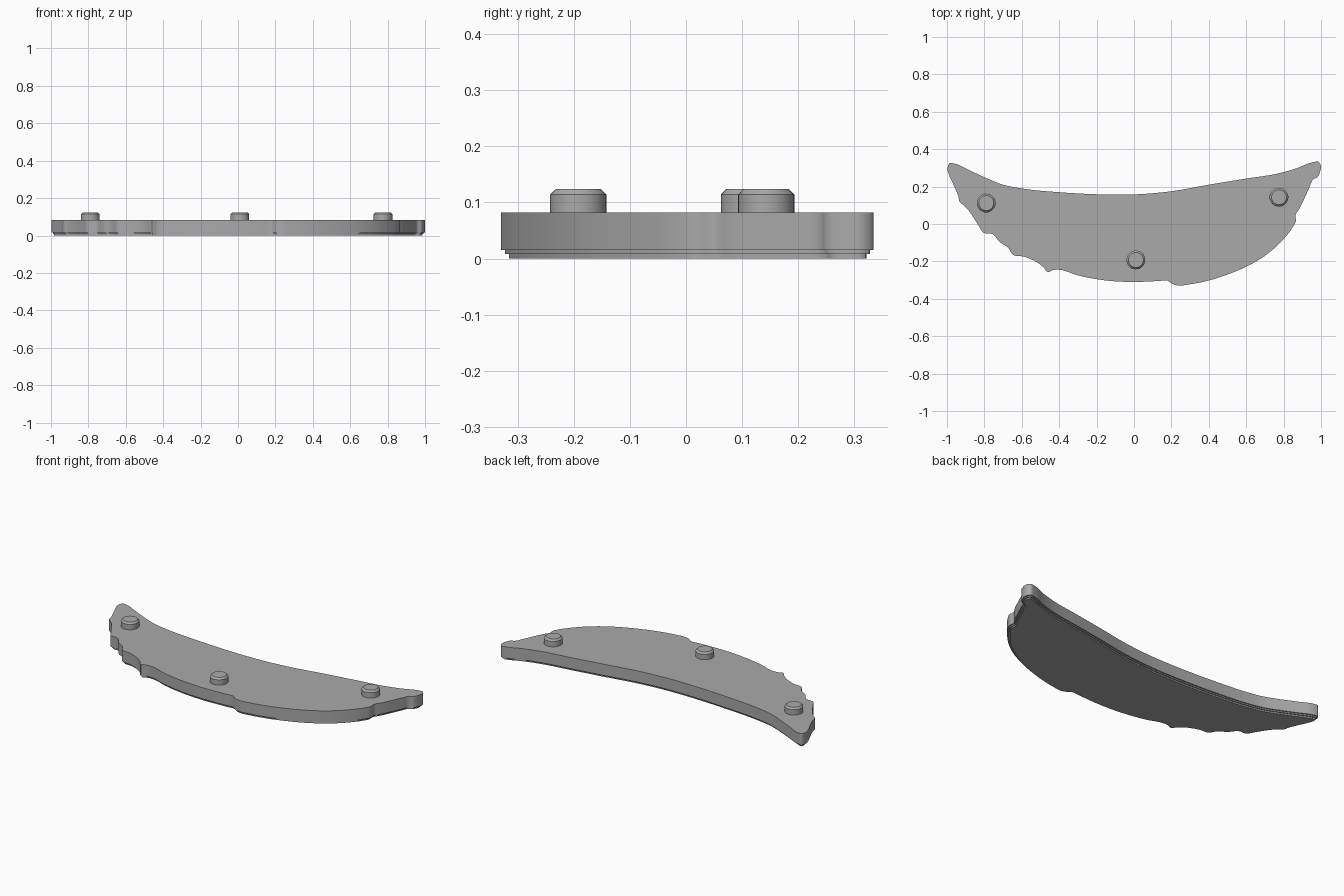
import bpy, bmesh, math
from mathutils import Vector

if "Cube" in bpy.data.objects:
    bpy.data.objects.remove(bpy.data.objects["Cube"])

grey = bpy.data.materials.new("plain grey")
grey.diffuse_color = (0.4, 0.4, 0.4, 1)
grey.use_nodes = True
grey.node_tree.nodes["Principled BSDF"].inputs["Base Color"].default_value = grey.diffuse_color

# Crescent outline, clockwise from the left tip
OUTLINE = [Vector(p) for p in (
    (-.997, .30), (-.985, .325), (-.965, .324), (-.88, .287), (-.8, .25), (-.7, .21), (-.6, .19),
    (-.4, .17), (-.2, .159), (0, .158), (.2, .175), (.4, .21), (.6, .243), (.77, .27),
    (.87, .298), (.955, .33), (.985, .333), (.998, .315), (.993, .275), (.98, .25), (.96, .24),
    (.94, .20), (.915, .145), (.88, .075), (.864, .05), (.865, .015), (.85, -.015), (.8, -.08),
    (.7, -.17), (.6, -.228), (.5, -.27), (.4, -.302), (.3, -.322), (.23, -.328), (.205, -.32),
    (.18, -.303), (.13, -.305), (0, -.31), (-.15, -.302), (-.3, -.275), (-.405, -.244),
    (-.435, -.247), (-.46, -.257), (-.485, -.23), (-.59, -.174), (-.645, -.166), (-.675, -.125),
    (-.72, -.095), (-.757, -.053), (-.805, -.047), (-.83, -.01), (-.91, .1), (-.93, .115),
    (-.94, .15), (-.97, .22), (-.99, .265))]


def inset(pts, d):
    """Move each point inward along its averaged normal."""
    out = []
    for i, p in enumerate(pts):
        a = (p - pts[i - 1]).normalized()
        b = (pts[(i + 1) % len(pts)] - p).normalized()
        t = (a + b).normalized()
        out.append(p + Vector((t.y, -t.x)) * d)
    return out


def smooth(pts, steps=4):
    """Closed spline through the points, with tangents weighted by spacing."""
    n = len(pts)
    tan = []
    for i in range(n):
        a, b = pts[i] - pts[i - 1], pts[(i + 1) % n] - pts[i]
        la, lb = a.length, b.length
        tan.append((a / la * lb + b / lb * la) / (la + lb))
    out = []
    for i in range(n):
        p, q = pts[i], pts[(i + 1) % n]
        l = (q - p).length
        for k in range(steps):
            t = k / steps
            out.append(p * (2*t**3 - 3*t**2 + 1) + tan[i] * l * (t**3 - 2*t**2 + t)
                       + q * (3*t**2 - 2*t**3) + tan[(i + 1) % n] * l * (t**3 - t**2))
    return out


def stack(name, rings):
    """Solid from rings of (points, z), listed bottom to top."""
    bm = bmesh.new()
    loops = [[bm.verts.new((p.x, p.y, z)) for p in pts] for pts, z in rings]
    n = len(loops[0])
    for lo, hi in zip(loops, loops[1:]):
        for i in range(n):
            j = (i + 1) % n
            bm.faces.new((lo[i], lo[j], hi[j], hi[i]))
    bm.faces.new(loops[0][::-1])
    bm.faces.new(loops[-1])
    bmesh.ops.recalc_face_normals(bm, faces=bm.faces)
    me = bpy.data.meshes.new(name)
    bm.to_mesh(me)
    bm.free()
    me.materials.append(grey)
    ob = bpy.data.objects.new(name, me)
    bpy.context.collection.objects.link(ob)
    bpy.ops.object.select_all(action='DESELECT')
    ob.select_set(True)
    bpy.context.view_layer.objects.active = ob
    bpy.ops.object.shade_smooth_by_angle(angle=math.radians(30))
    return ob


def circle(x, y, r, n=32):
    return [Vector((x + r * math.cos(2 * math.pi * i / n),
                    y + r * math.sin(2 * math.pi * i / n))) for i in range(n)]


# Plate with two small steps under its rim
full, mid, low = (smooth(inset(OUTLINE, d)) for d in (0, .007, .014))
stack("crescent_plate", [(low, 0), (low, .008), (mid, .008), (mid, .015), (full, .015), (full, .082)])

# Three round pegs with chamfered tops
for i, (x, y) in enumerate(((-.79, .112), (.01, -.192), (.775, .143))):
    stack(f"peg_{i + 1}", [(circle(x, y, .05), .08), (circle(x, y, .05), .114),
                           (circle(x, y, .04), .124)])
